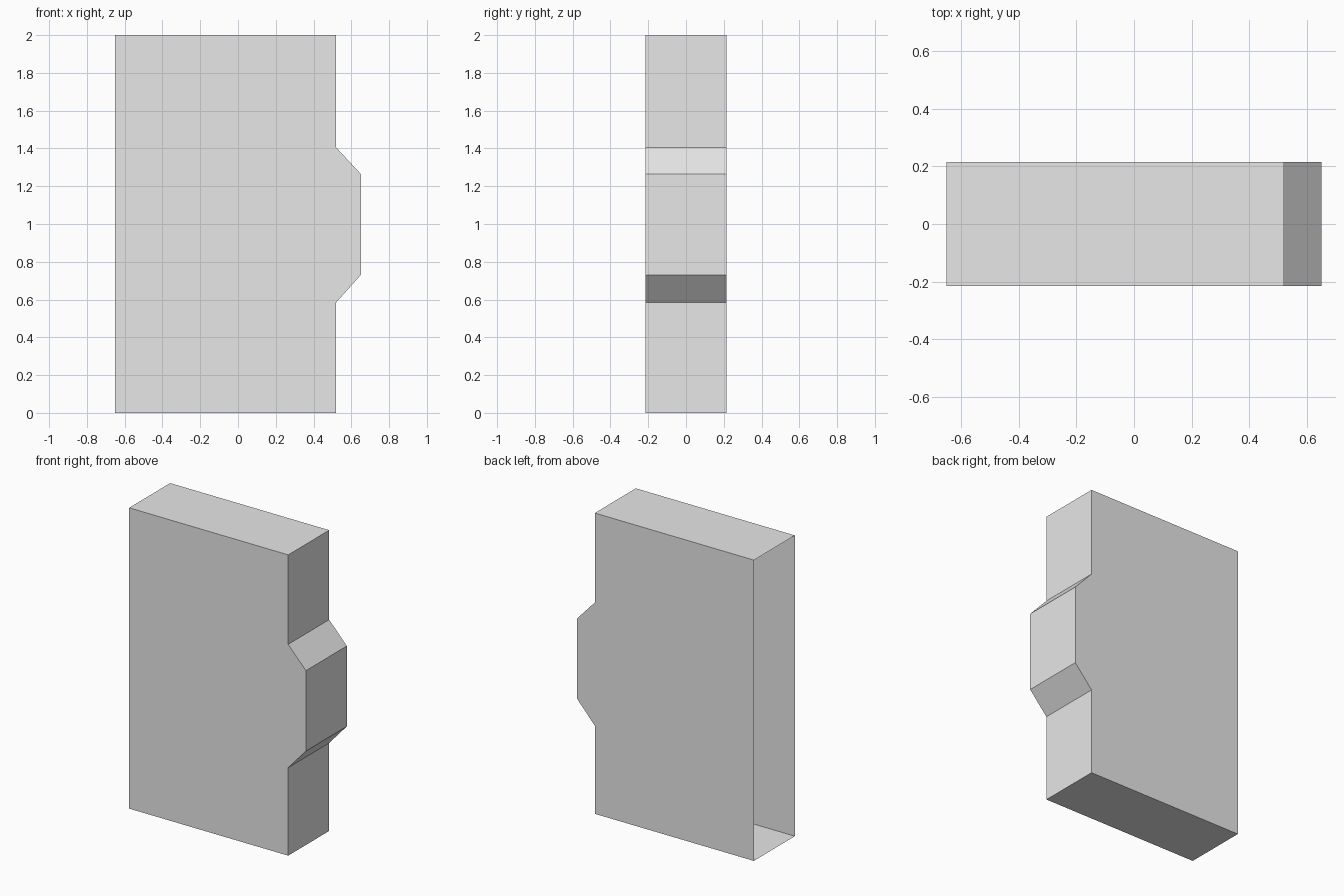
import bpy
import bmesh
from mathutils import Vector

cube = bpy.data.objects.get("Cube")
if cube:
    bpy.data.objects.remove(cube, do_unlink=True)

DEPTH = 0.43

# Plain grey material
grey = bpy.data.materials.new("plain_grey")
grey.use_nodes = True
colour = (0.8, 0.8, 0.8, 1)
grey.diffuse_color = colour
grey.node_tree.nodes["Principled BSDF"].inputs["Base Color"].default_value = colour

# Front outline: tall slab with a bevelled ridge on one side
outline = [(-0.65, 0), (0.52, 0), (0.52, 0.585), (0.65, 0.73),
           (0.65, 1.265), (0.52, 1.405), (0.52, 2), (-0.65, 2)]

bm = bmesh.new()
front = bm.faces.new([bm.verts.new((x, -DEPTH / 2, z)) for x, z in outline])
extruded = bmesh.ops.extrude_face_region(bm, geom=[front], use_keep_orig=True)
back_verts = [g for g in extruded["geom"] if isinstance(g, bmesh.types.BMVert)]
bmesh.ops.translate(bm, verts=back_verts, vec=Vector((0, DEPTH, 0)))
bmesh.ops.recalc_face_normals(bm, faces=bm.faces[:])

# The end opposite the ridge is open
bm.normal_update()
open_end = [f for f in bm.faces if f.normal.x < -0.9]
bmesh.ops.delete(bm, geom=open_end, context="FACES_ONLY")

mesh = bpy.data.meshes.new("wall_shell")
bm.to_mesh(mesh)
bm.free()
mesh.materials.append(grey)
shell = bpy.data.objects.new("wall_shell", mesh)
bpy.context.collection.objects.link(shell)
